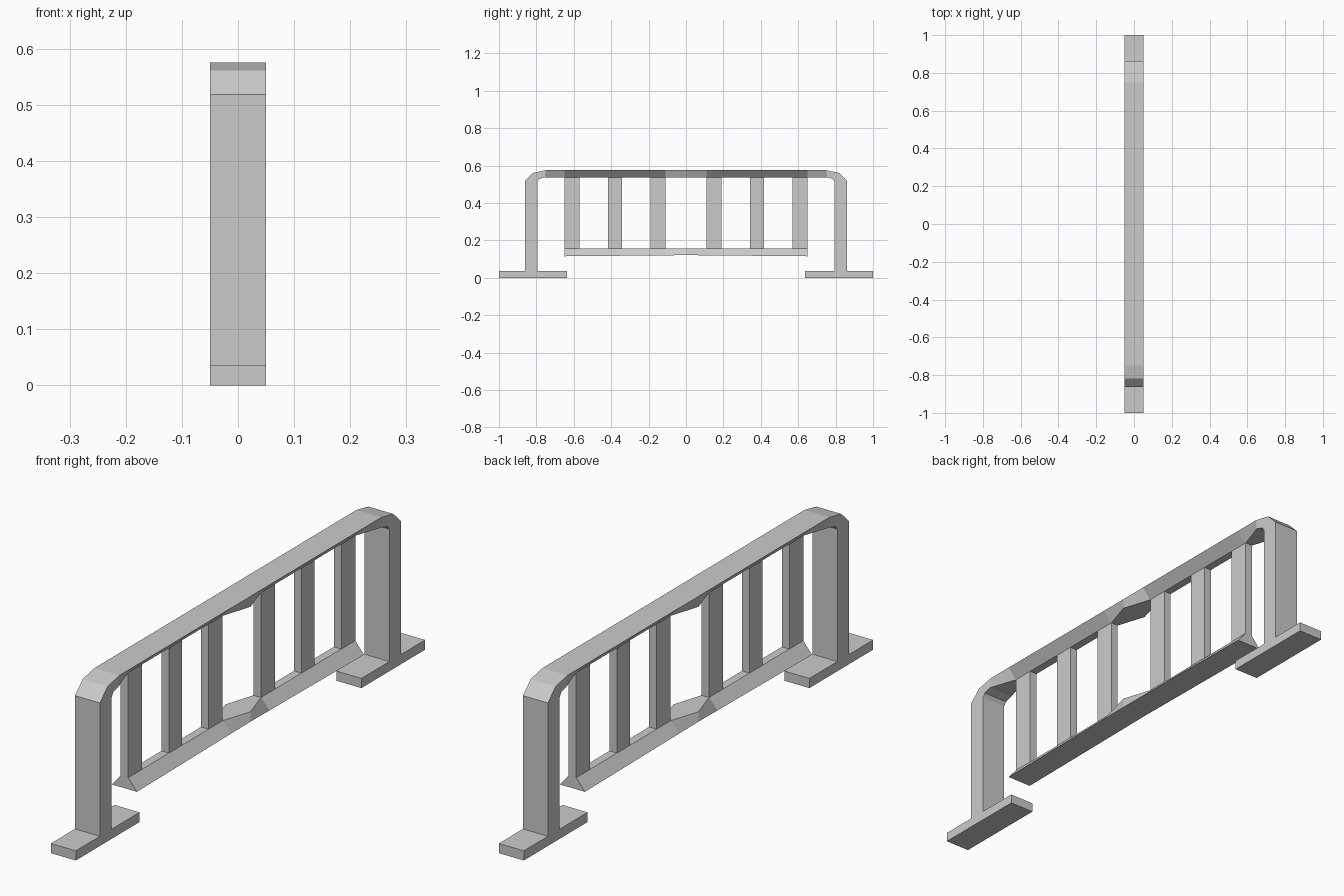
import bpy, bmesh

if "Cube" in bpy.data.objects:
    bpy.data.objects.remove(bpy.data.objects["Cube"])

HALF = 0.05    # half depth of frame, feet and rail outer edges
THIN = 0.015   # half depth of the slim bars


def make_object(name, bm):
    bmesh.ops.recalc_face_normals(bm, faces=bm.faces)
    mesh = bpy.data.meshes.new(name)
    bm.to_mesh(mesh)
    bm.free()
    obj = bpy.data.objects.new(name, mesh)
    bpy.context.collection.objects.link(obj)
    return obj


def box(name, half_x, y0, y1, z0, z1):
    bm = bmesh.new()
    bmesh.ops.create_cube(bm, size=1)
    for v in bm.verts:
        v.co = (v.co.x * 2 * half_x,
                (y0 + y1) / 2 + v.co.y * (y1 - y0),
                (z0 + z1) / 2 + v.co.z * (z1 - z0))
    return make_object(name, bm)


def loft(name, half_stations):
    """Station: outer y, outer z, inner y, inner z, inner half depth.
    Listed from one end to the centre, then mirrored in y."""
    stations = half_stations + [(-a, b, -c, d, w)
                                for a, b, c, d, w in half_stations[-2::-1]]
    bm = bmesh.new()
    rings = [[bm.verts.new(p) for p in ((-HALF, oy, oz), (HALF, oy, oz),
                                        (w, iy, iz), (-w, iy, iz))]
             for oy, oz, iy, iz, w in stations]
    for a, b in zip(rings, rings[1:]):
        for i in range(4):
            j = (i + 1) % 4
            bm.faces.new((a[i], a[j], b[j], b[i]))
    bm.faces.new(rings[0])
    bm.faces.new(rings[-1])
    return make_object(name, bm)


# Posts and top rail: hoop with chamfered corners and undercut rail
loft("hoop_frame", [
    (-0.862, 0.035, -0.795, 0.035, HALF),
    (-0.862, 0.518, -0.795, 0.513, HALF),
    (-0.818, 0.561, -0.785, 0.528, HALF),
    (-0.750, 0.575, -0.755, 0.537, HALF),
    (-0.650, 0.575, -0.650, 0.537, THIN),
    (-0.110, 0.575, -0.110, 0.537, THIN),
    (0.0, 0.575, 0.0, 0.537, HALF),
])

# Lower rail: wide at the bottom, narrowing up to the bars
loft("lower_rail", [
    (-0.650, 0.115, -0.650, 0.157, THIN),
    (-0.110, 0.120, -0.110, 0.157, THIN),
    (0.0, 0.121, 0.0, 0.157, HALF),
])

# Feet and upright bars, mirrored front to back
for side, s in (("front", -1), ("back", 1)):
    box(side + "_foot", HALF, *sorted((s * 0.635, s * 1.0)), 0, 0.035)
    for i, (y0, y1) in enumerate(((0.11, 0.19), (0.342, 0.417), (0.57, 0.65))):
        box(f"{side}_bar_{i + 1}", THIN, *sorted((s * y0, s * y1)), 0.154, 0.54)
